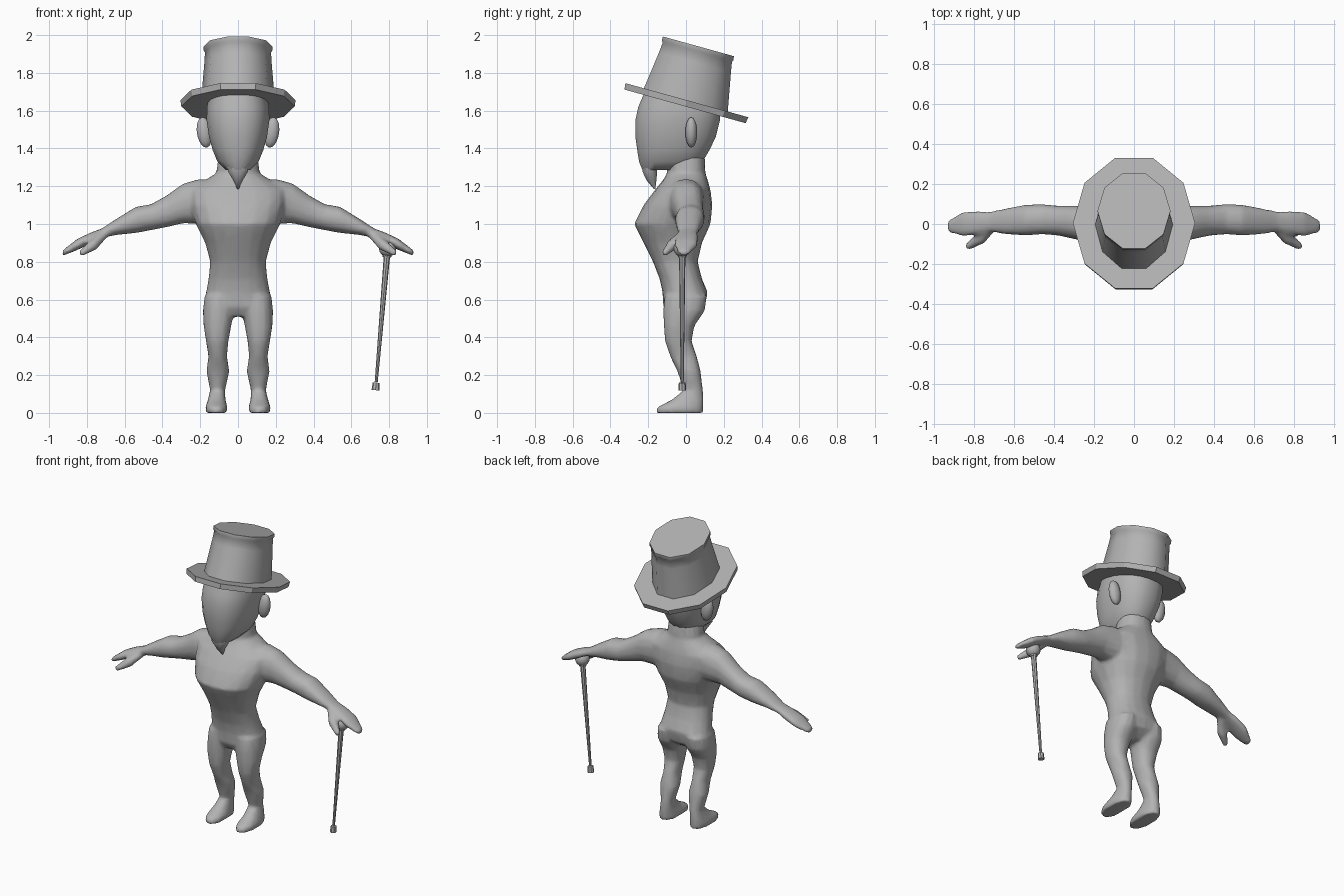
import bpy, bmesh, math
from mathutils import Vector, Matrix

if "Cube" in bpy.data.objects:
    bpy.data.objects.remove(bpy.data.objects["Cube"])

grey = bpy.data.materials.new("plain grey")
grey.diffuse_color = (0.45, 0.45, 0.45, 1)
grey.use_nodes = True
grey.node_tree.nodes["Principled BSDF"].inputs["Base Color"].default_value = grey.diffuse_color


def finish(name, bm, angle=None):
    bmesh.ops.recalc_face_normals(bm, faces=bm.faces[:])
    me = bpy.data.meshes.new(name)
    bm.to_mesh(me)
    bm.free()
    me.materials.append(grey)
    ob = bpy.data.objects.new(name, me)
    bpy.context.collection.objects.link(ob)
    if angle:
        bpy.ops.object.select_all(action='DESELECT')
        ob.select_set(True)
        bpy.context.view_layer.objects.active = ob
        bpy.ops.object.shade_smooth_by_angle(angle=math.radians(angle))
    return ob


def skin(bm, rings):
    """Bridge rings of points into a closed tube."""
    vs = [[bm.verts.new(p) for p in r] for r in rings]
    n = len(vs[0])
    for a, b in zip(vs, vs[1:]):
        for i in range(n):
            j = (i + 1) % n
            bm.faces.new((a[i], a[j], b[j], b[i]))
    bm.faces.new(vs[0])
    bm.faces.new(vs[-1])


def loft(bm, axis, rows, n=14, side=1, power=0.9):
    """Rows are (position on axis, low and high of next axis, low and high of the one after)."""
    rings = []
    for t, a0, a1, b0, b1 in rows:
        ring = []
        for i in range(n):
            w = 2 * math.pi * (i + 0.5) / n
            c, s = math.cos(w), math.sin(w)
            c = math.copysign(abs(c) ** power, c)
            s = math.copysign(abs(s) ** power, s)
            p = [0, 0, 0]
            p[axis] = t
            p[(axis + 1) % 3] = (a0 + a1) / 2 + (a1 - a0) / 2 * c
            p[(axis + 2) % 3] = (b0 + b1) / 2 + (b1 - b0) / 2 * s
            p[0] *= side
            ring.append(p)
        rings.append(ring)
    skin(bm, rings)


def rod(bm, a, b, r0, r1, n=8):
    """Tapered round bar between two points."""
    a, b = Vector(a), Vector(b)
    d = b - a
    m = Matrix.Translation((a + b) / 2) @ d.to_track_quat('Z', 'Y').to_matrix().to_4x4()
    bmesh.ops.create_cone(bm, cap_ends=True, segments=n, radius1=r0, radius2=r1,
                          depth=d.length, matrix=m)


# Body: torso, neck, arms, hands and legs, fused into one skin
bm = bmesh.new()
torso = [(0.51, .10, -.09, .03), (0.56, .175, -.12, .10), (0.64, .17, -.125, .115),
         (0.71, .157, -.14, .085), (0.80, .148, -.175, .062), (0.90, .175, -.225, .085),
         (1.0, .225, -.275, .13), (1.1, .255, -.225, .14), (1.18, .26, -.165, .13),
         (1.235, .17, -.12, .115), (1.27, .115, -.10, .103), (1.36, .105, -.11, .10)]
loft(bm, 2, [(z, -x, x, f, b) for z, x, f, b in torso], n=18)
arm = [(.10, -.12, .10, .98, 1.22), (.20, -.10, .10, 1.0, 1.24), (.29, -.078, .092, 1.003, 1.215),
       (.38, -.058, .092, .982, 1.15), (.46, -.052, .10, .967, 1.105), (.54, -.058, .097, .952, 1.092),
       (.64, -.052, .078, .942, 1.03), (.72, -.038, .062, .927, .977), (.78, -.052, .067, .897, .955),
       (.85, -.063, .062, .862, .922), (.93, -.042, .018, .830, .860)]
leg = [(0, .055, .172, -.16, .092), (.03, .055, .174, -.155, .094), (.07, .066, .16, -.075, .094),
       (.12, .068, .148, -.015, .09), (.22, .045, .168, -.045, .078), (.30, .058, .157, -.085, .058),
       (.38, .05, .17, -.112, .03), (.46, .035, .183, -.118, .045), (.54, .02, .187, -.122, .10),
       (.62, .02, .178, -.115, .112)]
for s in (1, -1):
    loft(bm, 0, arm, side=s)
    loft(bm, 2, leg, side=s)
    rod(bm, (s * .71, -.015, .945), (s * .77, -.08, .885), .026, .03)   # thumb base
    rod(bm, (s * .765, -.07, .89), (s * .835, -.118, .842), .032, .017)  # thumb
body = finish("body", bm)
m = body.modifiers.new("fuse", 'REMESH')
m.mode, m.voxel_size, m.use_smooth_shade = 'VOXEL', 0.011, True
m = body.modifiers.new("soften", 'SMOOTH')
m.factor, m.iterations = 0.5, 6
m = body.modifiers.new("reduce", 'DECIMATE')
m.ratio = 0.2

# Head
bm = bmesh.new()
head = [(1.285, .065, -.232, .03), (1.33, .11, -.25, .09), (1.39, .135, -.26, .125),
        (1.46, .155, -.27, .16), (1.55, .168, -.27, .182), (1.62, .166, -.255, .185),
        (1.70, .15, -.22, .15)]
loft(bm, 2, [(z, -x, x, f, b) for z, x, f, b in head], n=20, power=0.85)
finish("head", bm, 50)

# Ears
for s, side in ((1, "left"), (-1, "right")):
    bm = bmesh.new()
    mat = (Matrix.Translation((s * .178, .028, 1.485)) @ Matrix.Rotation(s * .15, 4, 'Y')
           @ Matrix.Diagonal((.042, .032, .082, 1)))
    bmesh.ops.create_uvsphere(bm, u_segments=10, v_segments=7, radius=1, matrix=mat)
    finish(side + "_ear", bm, 50)

# Pointed beard
bm = bmesh.new()
loft(bm, 2, [(1.185, -.004, .004, -.17, -.162), (1.23, -.026, .026, -.21, -.155),
             (1.275, -.055, .055, -.232, -.15), (1.31, -.06, .06, -.235, -.15)], n=8)
finish("beard", bm, 50)


# Hat, ten sided and tipped back
tilt = Matrix.Translation((0, 0, 1.64)) @ Matrix.Rotation(math.radians(-15.5), 4, 'X')


def hat_part(name, rows, angle=None):
    bm = bmesh.new()
    rings = []
    for h, rx, ry, cy in rows:
        rings.append([tilt @ Vector((rx * math.sin(w), cy + ry * math.cos(w), h))
                      for w in [math.pi * (i + .5) / 5 for i in range(10)]])
    skin(bm, rings)
    finish(name, bm, angle)


hat_part("hat_brim", [(-.018, .30, .35, 0), (.016, .305, .355, 0)])
hat_part("hat_crown", [(0, .195, .245, -.005), (.10, .188, .228, -.008), (.22, .178, .208, -.012),
                       (.275, .175, .2, -.014), (.285, .182, .207, -.015), (.307, .182, .205, -.017)], 45)

# Cane held under the left hand
bm = bmesh.new()
top, foot = Vector((.79, -.02, .85)), Vector((.728, -.02, .12))
rod(bm, top, foot.lerp(top, .06), .017, .008)
rod(bm, foot.lerp(top, .055), foot, .018, .021)
rod(bm, top, top.lerp(foot, .035), .03, .022)
bmesh.ops.create_uvsphere(bm, u_segments=12, v_segments=8, radius=.046,
                          matrix=Matrix.Translation((.792, -.02, .872)))
finish("cane", bm, 40)
